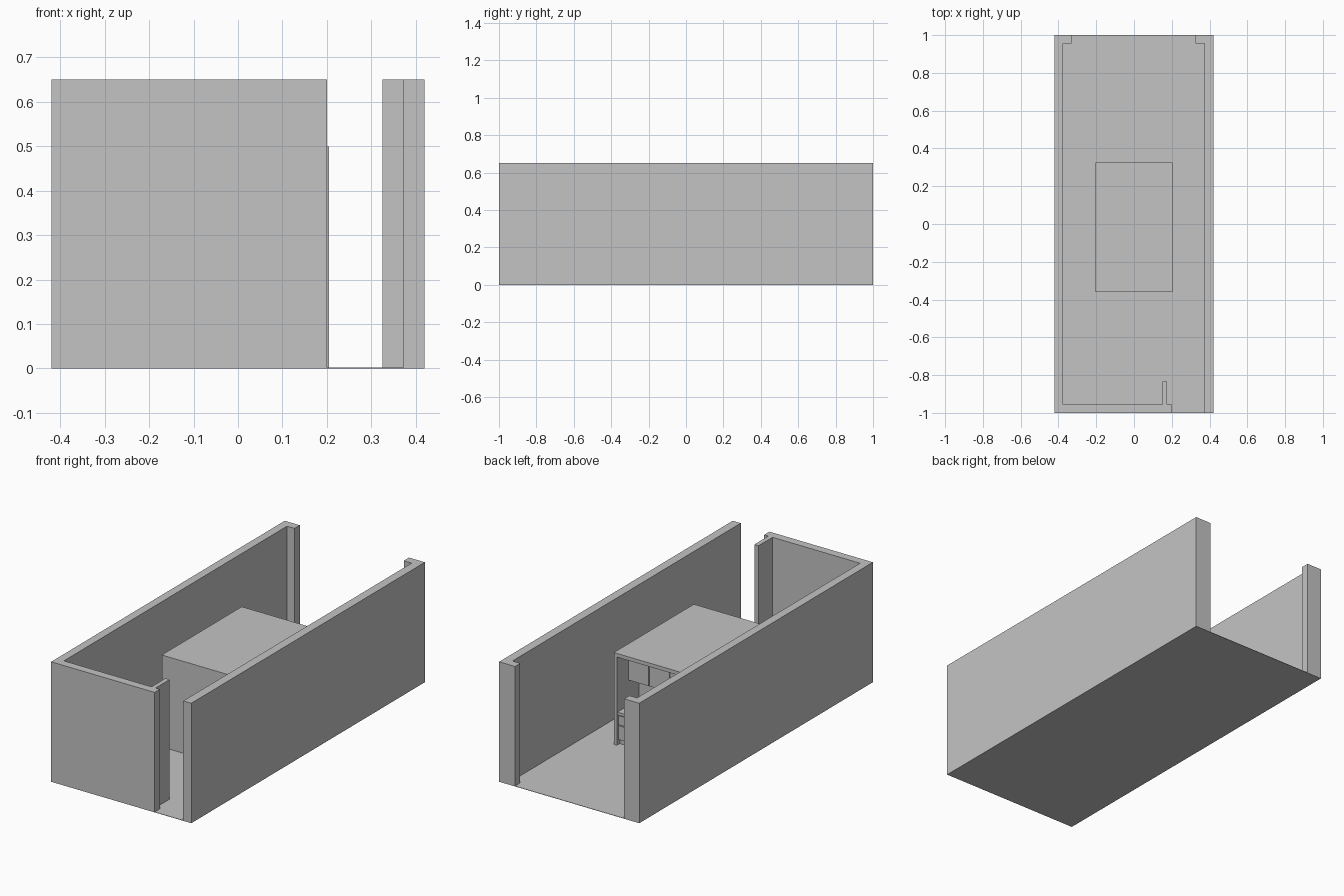
import bpy
import bmesh

cube = bpy.data.objects.get("Cube")
if cube:
    bpy.data.objects.remove(cube, do_unlink=True)

# Single flat colour
grey = bpy.data.materials.new("light grey")
grey.use_nodes = True
colour = (0.55, 0.55, 0.55, 1)
grey.diffuse_color = colour
grey.node_tree.nodes["Principled BSDF"].inputs["Base Color"].default_value = colour


def prism(name, outline, z0, z1):
    """Extrude a plan outline from z0 up to z1."""
    bm = bmesh.new()
    face = bm.faces.new([bm.verts.new((x, y, z0)) for x, y in outline])
    top = bmesh.ops.extrude_face_region(bm, geom=[face])["geom"]
    verts = [v for v in top if isinstance(v, bmesh.types.BMVert)]
    bmesh.ops.translate(bm, verts=verts, vec=(0, 0, z1 - z0))
    bmesh.ops.recalc_face_normals(bm, faces=bm.faces)
    mesh = bpy.data.meshes.new(name)
    bm.to_mesh(mesh)
    bm.free()
    mesh.materials.append(grey)
    obj = bpy.data.objects.new(name, mesh)
    bpy.context.collection.objects.link(obj)
    return obj


def box(name, x0, x1, y0, y1, z0, z1):
    return prism(name, [(x0, y0), (x1, y0), (x1, y1), (x0, y1)], z0, z1)


HEIGHT, FLOOR = 0.65, 0.002

# Floor slab
box("floor", -0.42, 0.42, -1, 1, 0, FLOOR)

# Right wall with the front wall, its door fin, and the back return
prism("right_and_front_wall", [
    (-0.42, -1), (0.2, -1), (0.2, -0.955), (0.175, -0.955),
    (0.175, -0.835), (0.15, -0.835), (0.15, -0.955), (-0.375, -0.955),
    (-0.375, 0.955), (-0.33, 0.955), (-0.33, 1), (-0.42, 1)], FLOOR, HEIGHT)

# Left wall with its back return
prism("left_wall", [
    (0.372, -1), (0.42, -1), (0.42, 1), (0.325, 1),
    (0.325, 0.955), (0.372, 0.955)], FLOOR, HEIGHT)

# Central unit: solid core, side panels and roof around an open back niche
OUT, INN = 0.205, 0.187
FRONT, BACK, NICHE = -0.36, 0.325, 0.134
box("unit_core", -OUT, OUT, FRONT, NICHE, FLOOR, 0.5)
box("unit_side_right", -OUT, -INN, NICHE, BACK, FLOOR, 0.5)
box("unit_side_left", INN, OUT, NICHE, BACK, FLOOR, 0.5)
box("unit_roof", -INN, INN, NICHE, BACK, 0.48, 0.5)

# Niche fittings: counter, drawer fronts and hanging cabinets
box("counter_base", -INN, INN, NICHE, 0.3, FLOOR, 0.165)
box("counter_top", -INN, INN, NICHE, 0.32, 0.165, 0.18)
width = 2 * INN / 3
for i in range(3):
    x0 = -INN + i * width
    x1 = x0 + width - 0.004
    box(f"hanging_cabinet_{i + 1}", x0, x1, NICHE, 0.23, 0.32, 0.48)
    for j, (z0, z1) in enumerate([(0.03, 0.105), (0.11, 0.16)]):
        box(f"drawer_front_{i + 1}_{j + 1}", x0, x1, 0.3, 0.315, z0, z1)
